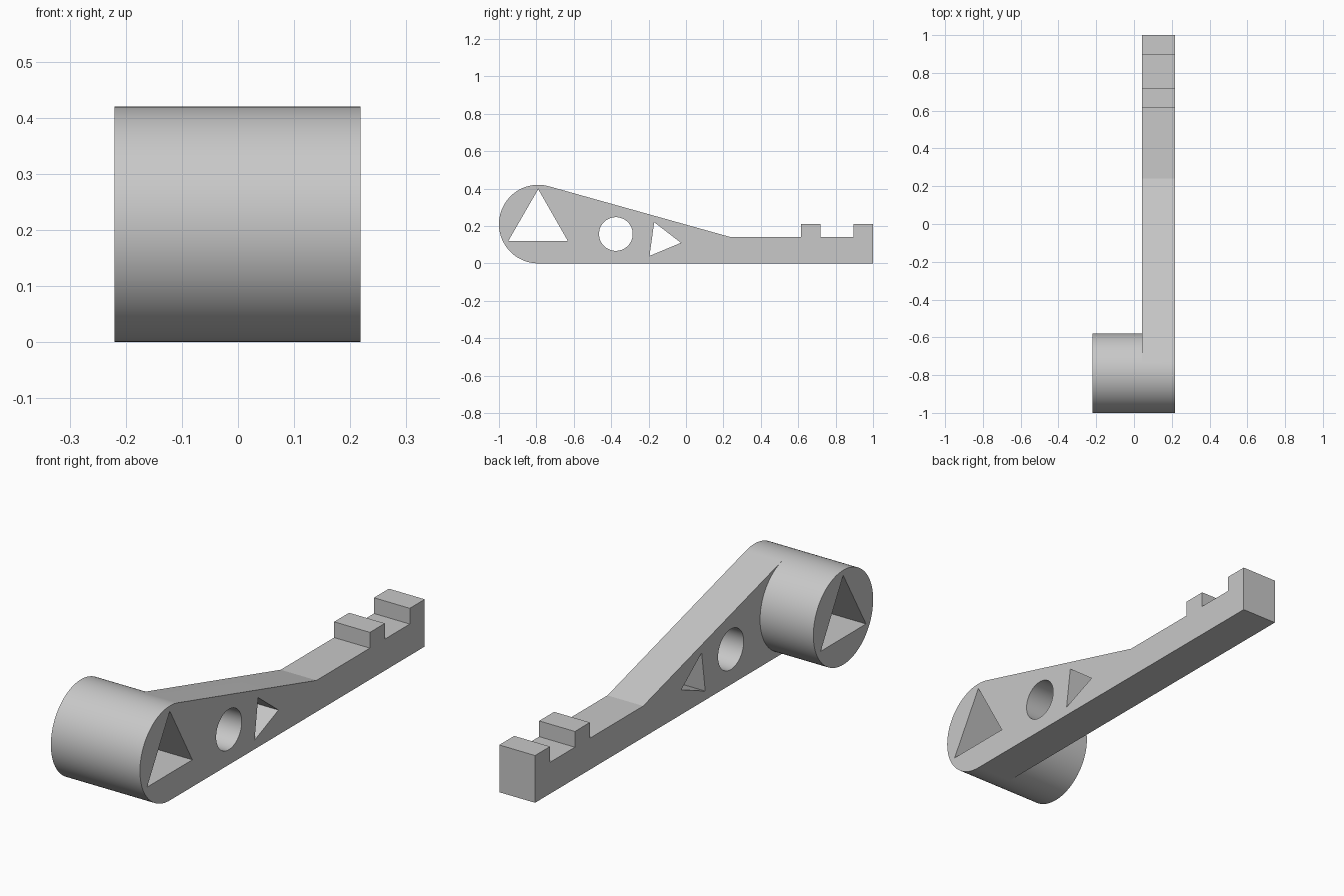
import bpy, bmesh, math
from mathutils import Vector
from mathutils.geometry import tessellate_polygon

old = bpy.data.objects.get("Cube")
if old:
    bpy.data.objects.remove(old, do_unlink=True)

LEFT, STEP, RIGHT = -0.22, 0.042, 0.218   # x of boss end, blade inner face, blade outer face
CENTRE, RADIUS = (-0.79, 0.21), 0.21


def arc(centre, radius, start, end, steps):
    """Points (y, z) along an arc, both ends included."""
    angles = [start + (end - start) * i / steps for i in range(steps + 1)]
    return [(centre[0] + radius * math.cos(a), centre[1] + radius * math.sin(a)) for a in angles]


def wall(bm, loop, x0, x1):
    """Strip of quads joining a closed loop at x0 to the same loop at x1."""
    a, b = ([bm.verts.new((x, y, z)) for y, z in loop] for x in (x0, x1))
    for i in range(len(loop)):
        j = (i + 1) % len(loop)
        bm.faces.new((a[i], a[j], b[j], b[i]))


def cap(bm, loops, x):
    """Flat face with holes: the first loop is the outline."""
    verts = [bm.verts.new((x, y, z)) for loop in loops for y, z in loop]
    scaled = [[Vector((y, z, 0)) * 100 for y, z in loop] for loop in loops]
    for tri in tessellate_polygon(scaled):
        bm.faces.new([verts[i] for i in tri])


# Round head: the outer arc belongs to the blade outline, the inner arc only to the boss
tangent = math.radians(74.2)
outer = arc(CENTRE, RADIUS, tangent, 1.5 * math.pi, 64)
inner = arc(CENTRE, RADIUS, 1.5 * math.pi, 2 * math.pi + tangent, 40)
disc = outer + inner[1:-1]

# Straight shank with two teeth
shank = [(1, 0), (1, 0.21), (0.895, 0.21), (0.895, 0.14), (0.72, 0.14),
         (0.72, 0.21), (0.615, 0.21), (0.615, 0.14), (0.24, 0.14)]
blade = outer + shank
inner_face = [outer[-1]] + shank + [outer[0]] + inner[1:-1][::-1]

# Through holes
big_triangle = [(-0.79, 0.397), (-0.95, 0.12), (-0.632, 0.12)]
round_hole = arc((-0.375, 0.157), 0.09, 0, 2 * math.pi, 64)[:-1]
small_triangle = [(-0.17, 0.22), (-0.195, 0.04), (-0.027, 0.11)]

bm = bmesh.new()
wall(bm, disc, LEFT, STEP)
wall(bm, blade, STEP, RIGHT)
wall(bm, big_triangle, LEFT, RIGHT)
for hole in (round_hole, small_triangle):
    wall(bm, hole, STEP, RIGHT)
cap(bm, [disc, big_triangle], LEFT)
cap(bm, [inner_face, round_hole, small_triangle], STEP)
cap(bm, [blade, big_triangle, round_hole, small_triangle], RIGHT)
bmesh.ops.remove_doubles(bm, verts=bm.verts, dist=0.00001)
bmesh.ops.recalc_face_normals(bm, faces=bm.faces)

mesh = bpy.data.meshes.new("toothed_lever")
bm.to_mesh(mesh)
bm.free()
lever = bpy.data.objects.new("toothed_lever", mesh)
bpy.context.collection.objects.link(lever)

# Plain grey finish
grey = bpy.data.materials.new("light_grey")
grey.use_nodes = True
colour = (0.58, 0.58, 0.58, 1)
grey.diffuse_color = colour
grey.node_tree.nodes["Principled BSDF"].inputs["Base Color"].default_value = colour
mesh.materials.append(grey)

# Smooth round surfaces, crisp edges
bpy.ops.object.select_all(action='DESELECT')
lever.select_set(True)
bpy.context.view_layer.objects.active = lever
bpy.ops.object.shade_smooth_by_angle(angle=math.radians(10))
